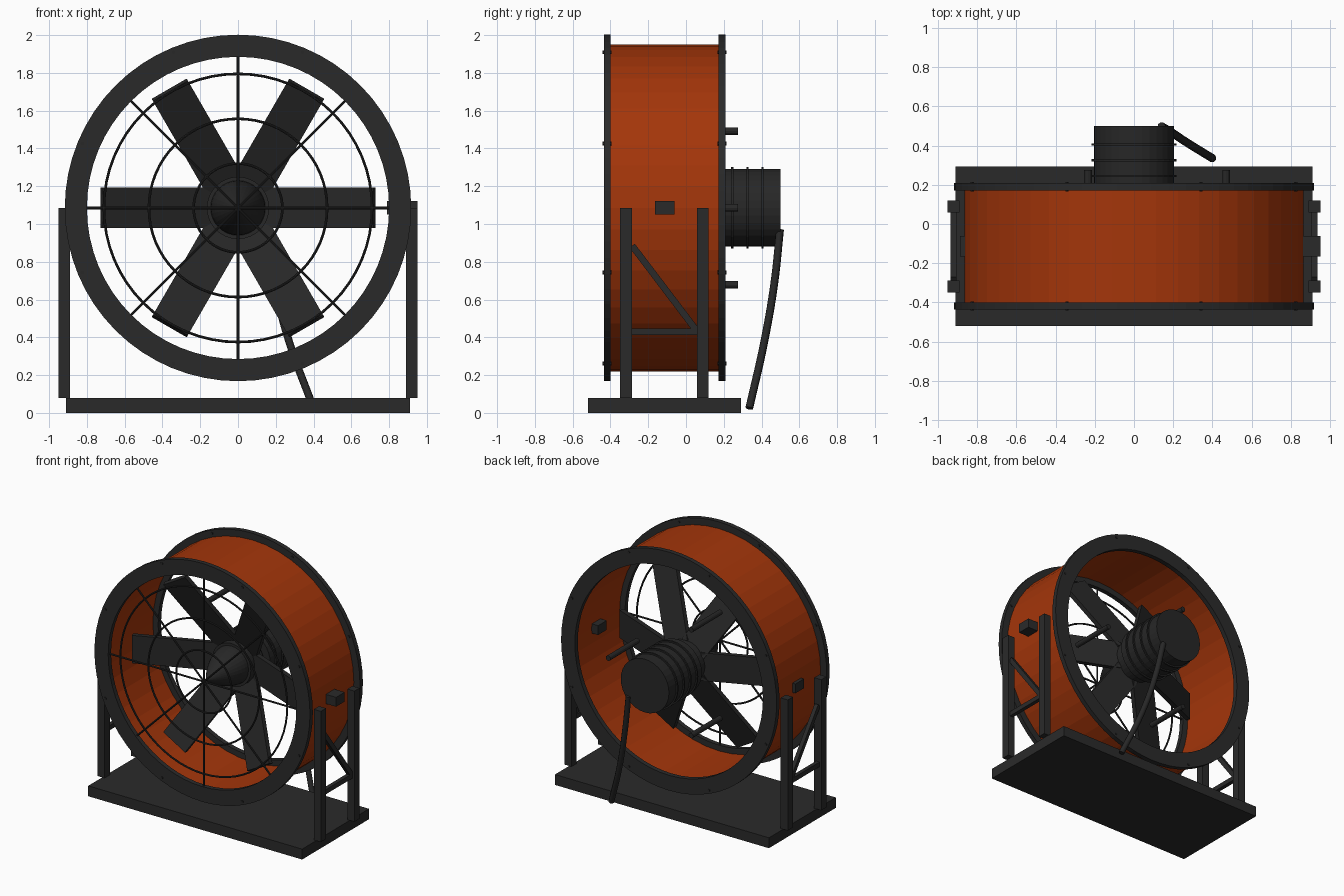
import bpy, bmesh, math
from mathutils import Vector, Matrix

if "Cube" in bpy.data.objects:
    bpy.data.objects.remove(bpy.data.objects["Cube"])

CZ = 1.085  # height of the fan axis


def material(name, rgb):
    m = bpy.data.materials.new(name)
    m.diffuse_color = (*rgb, 1)
    m.use_nodes = True
    m.node_tree.nodes["Principled BSDF"].inputs["Base Color"].default_value = m.diffuse_color
    return m


ORANGE = material("burnt orange paint", (0.37, 0.036, 0.003))
FRAME = material("charcoal frame", (0.023, 0.023, 0.023))
DARK = material("dark grey metal", (0.020, 0.020, 0.020))


def finish(name, bm, mat):
    bmesh.ops.recalc_face_normals(bm, faces=bm.faces)
    me = bpy.data.meshes.new(name)
    bm.to_mesh(me)
    bm.free()
    me.materials.append(mat)
    ob = bpy.data.objects.new(name, me)
    bpy.context.collection.objects.link(ob)
    return ob


def box(name, x, y, z, mat):
    bm = bmesh.new()
    size = (x[1] - x[0], y[1] - y[0], z[1] - z[0])
    mid = Vector((sum(x) / 2, sum(y) / 2, sum(z) / 2))
    bmesh.ops.create_cube(bm, size=1, matrix=Matrix.Translation(mid) @ Matrix.Diagonal((*size, 1)))
    return finish(name, bm, mat)


def lathe(name, profile, n, mat, closed=False):
    """Spin (radius, y) points about the fan axis."""
    bm = bmesh.new()
    rings = []
    for r, y in profile:
        if r == 0:
            rings.append([bm.verts.new((0, y, CZ))] * n)
        else:
            rings.append([bm.verts.new((r * math.cos(2 * math.pi * i / n), y,
                                        CZ + r * math.sin(2 * math.pi * i / n))) for i in range(n)])
    pairs = list(zip(rings, rings[1:]))
    if closed:
        pairs.append((rings[-1], rings[0]))
    for a, b in pairs:
        for i in range(n):
            j = (i + 1) % n
            quad = list(dict.fromkeys((a[i], a[j], b[j], b[i])))
            bm.faces.new(quad)
    return finish(name, bm, mat)


def tube(name, r0, r1, y0, y1, n, mat):
    return lathe(name, [(r0, y0), (r1, y0), (r1, y1), (r0, y1)], n, mat, True)


def rod(name, p, q, r, mat, n=10):
    p, q = Vector(p), Vector(q)
    bm = bmesh.new()
    rot = (q - p).to_track_quat('Z', 'Y').to_matrix().to_4x4()
    bmesh.ops.create_cone(bm, cap_ends=True, segments=n, radius1=r, radius2=r,
                          depth=(q - p).length, matrix=Matrix.Translation((p + q) / 2) @ rot)
    return finish(name, bm, mat)


def polar(r, deg, y):
    a = math.radians(deg)
    return (r * math.cos(a), y, CZ + r * math.sin(a))


# Drum and its two flanges with bolts
tube("drum", 0.845, 0.865, -0.41, 0.185, 48, ORANGE)
for side, y0, y1 in (("front", -0.435, -0.40), ("rear", 0.172, 0.208)):
    tube(side + "_flange", 0.80, 0.917, y0, y1, 64, FRAME)
    for k in range(8):
        a = 22.5 + 45 * k
        rod(side + "_bolt", polar(0.892, a, y0 - 0.006), polar(0.892, a, y1 + 0.006), 0.01, DARK, 6)

# Front guard: wire rings and spokes
for R in (0.235, 0.472, 0.71):
    bpy.ops.mesh.primitive_torus_add(location=(0, -0.415, CZ), rotation=(math.pi / 2, 0, 0),
                                     major_radius=R, minor_radius=0.007,
                                     major_segments=64, minor_segments=8)
    ring = bpy.context.object
    ring.name = "guard_ring"
    ring.data.materials.append(DARK)
for k in range(4):
    rod("guard_spoke", polar(0.80, 45 * k, -0.415), polar(0.80, 45 * k + 180, -0.415), 0.007, DARK, 8)

# Hub with long pointed spinner
nose = [(0.145 * (1 - (i / 10) ** 1.6), -0.08 - 0.31 * i / 10) for i in range(10)]
lathe("spinner", [(0, -0.06)] + nose + [(0, -0.39)], 32, DARK)
lathe("hub", [(0, -0.08), (0.165, -0.08), (0.165, 0.08), (0.12, 0.08), (0.12, 0.12), (0, 0.12)], 32, DARK)

# Six flat blades leaning forward toward the tips
LEAN = math.radians(23)
for k in range(6):
    bm = bmesh.new()
    length = 0.59 / math.cos(LEAN)
    m = (Matrix.Translation((0, 0, CZ)) @ Matrix.Rotation(-math.radians(60 * k), 4, 'Y')
         @ Matrix.Translation((0.722, -0.25, 0)) @ Matrix.Rotation(-LEAN, 4, 'Z')
         @ Matrix.Translation((-length / 2, 0, 0)) @ Matrix.Diagonal((length, 0.035, 0.214, 1)))
    bmesh.ops.create_cube(bm, size=1, matrix=m)
    finish("blade", bm, DARK)

# Motor with cooling ribs
lathe("motor", [(0, 0.10), (0.205, 0.10), (0.205, 0.5), (0, 0.5)], 32, DARK)
for y in (0.165, 0.245, 0.325, 0.405):
    tube("motor_rib", 0.19, 0.216, y - 0.006, y + 0.006, 32, DARK)

# Three rods behind the blades
for a in (0, 120, 240):
    rod("support_rod", polar(0.47, a, -0.08), polar(0.47, a, 0.275), 0.02, DARK, 12)

# Base and side stands
box("base", (-0.91, 0.91), (-0.52, 0.292), (0, 0.08), FRAME)
for s in (-1, 1):
    xs = sorted((s * 0.89, s * 0.95))
    xb = sorted((s * 0.905, s * 0.935))
    for y in ((-0.35, -0.287), (0.058, 0.12)):
        box("post", xs, y, (0.08, CZ), FRAME)
    box("cross_brace", xb, (-0.29, 0.06), (0.412, 0.448), FRAME)
    # diagonal brace
    p, q = Vector((s * 0.92, -0.285, 0.885)), Vector((s * 0.92, 0.06, 0.43))
    d = q - p
    bm = bmesh.new()
    bmesh.ops.create_cube(bm, size=1, matrix=Matrix.Translation((p + q) / 2)
                          @ Matrix.Rotation(math.atan2(d.z, d.y), 4, 'X')
                          @ Matrix.Diagonal((0.03, d.length, 0.035, 1)))
    finish("diagonal_brace", bm, FRAME)

# Terminal box through the drum wall, and a shallow one opposite
box("terminal_box", (0.79, 0.95), (-0.165, -0.06), (1.05, 1.122), FRAME)
box("small_terminal_box", (-0.888, -0.85), (-0.165, -0.06), (1.05, 1.122), FRAME)

# Power cable hanging from the motor
cu = bpy.data.curves.new("power_cable", 'CURVE')
cu.dimensions = '3D'
cu.bevel_depth = 0.021
cu.bevel_resolution = 2
cu.use_fill_caps = True
pts = [(0.14, 0.498, 0.97), (0.19, 0.468, 0.69), (0.27, 0.415, 0.38), (0.40, 0.335, 0.025)]
sp = cu.splines.new('BEZIER')
sp.bezier_points.add(len(pts) - 1)
for b, c in zip(sp.bezier_points, pts):
    b.co = c
    b.handle_left_type = b.handle_right_type = 'AUTO'
cu.materials.append(DARK)
bpy.context.collection.objects.link(bpy.data.objects.new("power_cable", cu))
